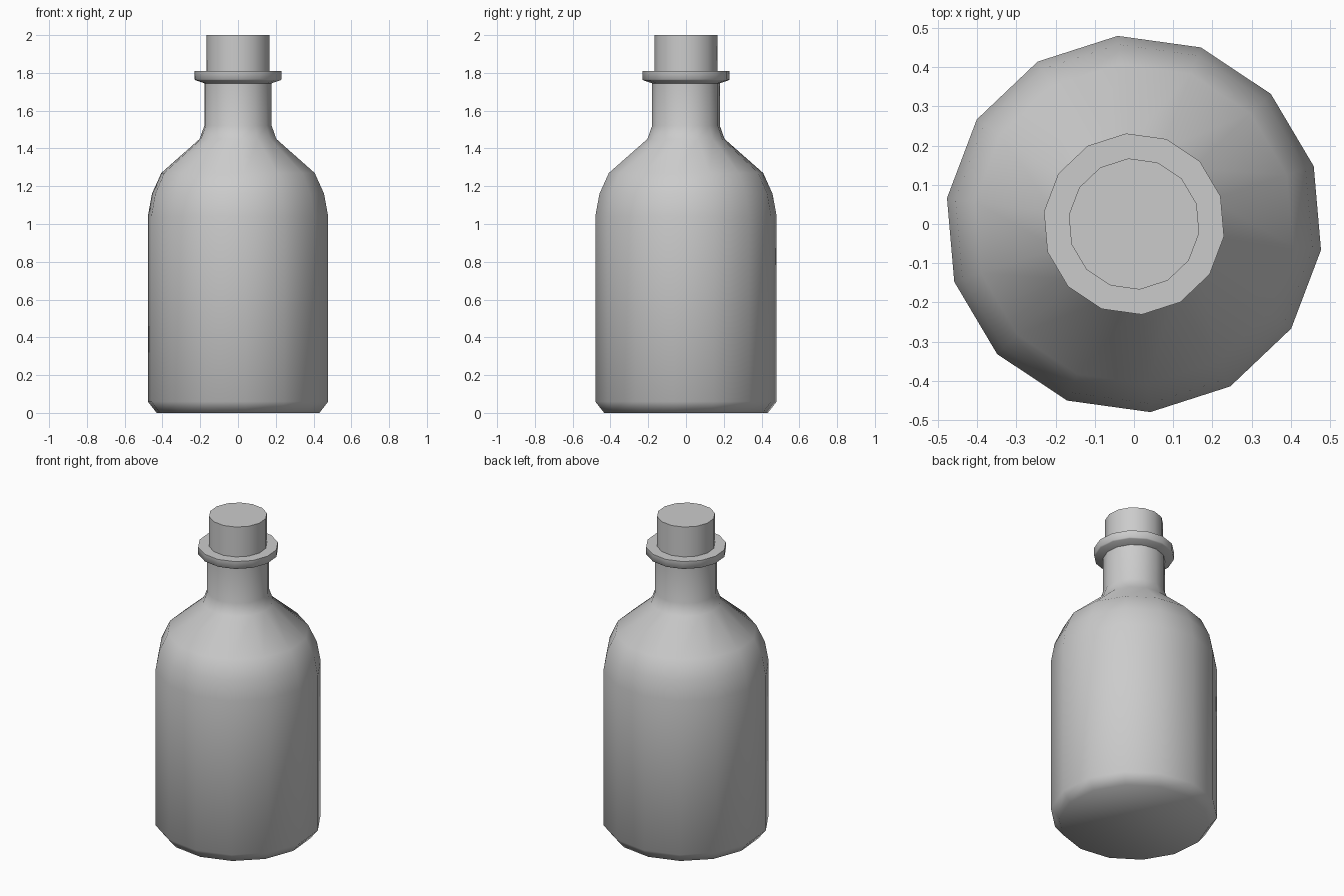
import bpy, bmesh, math

old = bpy.data.objects.get("Cube")
if old:
    bpy.data.objects.remove(old, do_unlink=True)

SIDES = 14
PHASE = math.radians(-7.9)

grey = bpy.data.materials.new("plain_grey")
grey.use_nodes = True
colour = (0.6, 0.6, 0.6, 1)
grey.diffuse_color = colour
grey.node_tree.nodes["Principled BSDF"].inputs["Base Color"].default_value = colour


def lathe(name, profile, smooth_angle):
    """Turn a (radius, height) profile, listed bottom to top, into a capped solid."""
    bm = bmesh.new()
    rings = []
    for r, z in profile:
        angles = [PHASE + math.tau * i / SIDES for i in range(SIDES)]
        rings.append([bm.verts.new((r * math.cos(a), r * math.sin(a), z)) for a in angles])
    for low, high in zip(rings, rings[1:]):
        for i in range(SIDES):
            j = (i + 1) % SIDES
            bm.faces.new((low[i], low[j], high[j], high[i]))
    bm.faces.new(rings[0][::-1])
    bm.faces.new(rings[-1])
    mesh = bpy.data.meshes.new(name)
    bm.to_mesh(mesh)
    bm.free()
    mesh.materials.append(grey)
    obj = bpy.data.objects.new(name, mesh)
    bpy.context.collection.objects.link(obj)
    bpy.ops.object.select_all(action="DESELECT")
    obj.select_set(True)
    bpy.context.view_layer.objects.active = obj
    bpy.ops.object.shade_smooth_by_angle(angle=math.radians(smooth_angle))
    return obj


# Bottle: chamfered base, straight body, rounded shoulder, neck and lip
lathe("bottle", [
    (0.435, 0), (0.482, 0.06),
    (0.482, 1.04), (0.46, 1.16), (0.41, 1.27),
    (0.205, 1.45), (0.18, 1.52),
    (0.18, 1.745), (0.225, 1.76), (0.232, 1.765), (0.232, 1.81),
], 60)

# Stopper standing in the lip
lathe("stopper", [(0.168, 1.7), (0.168, 2.0)], 40)
